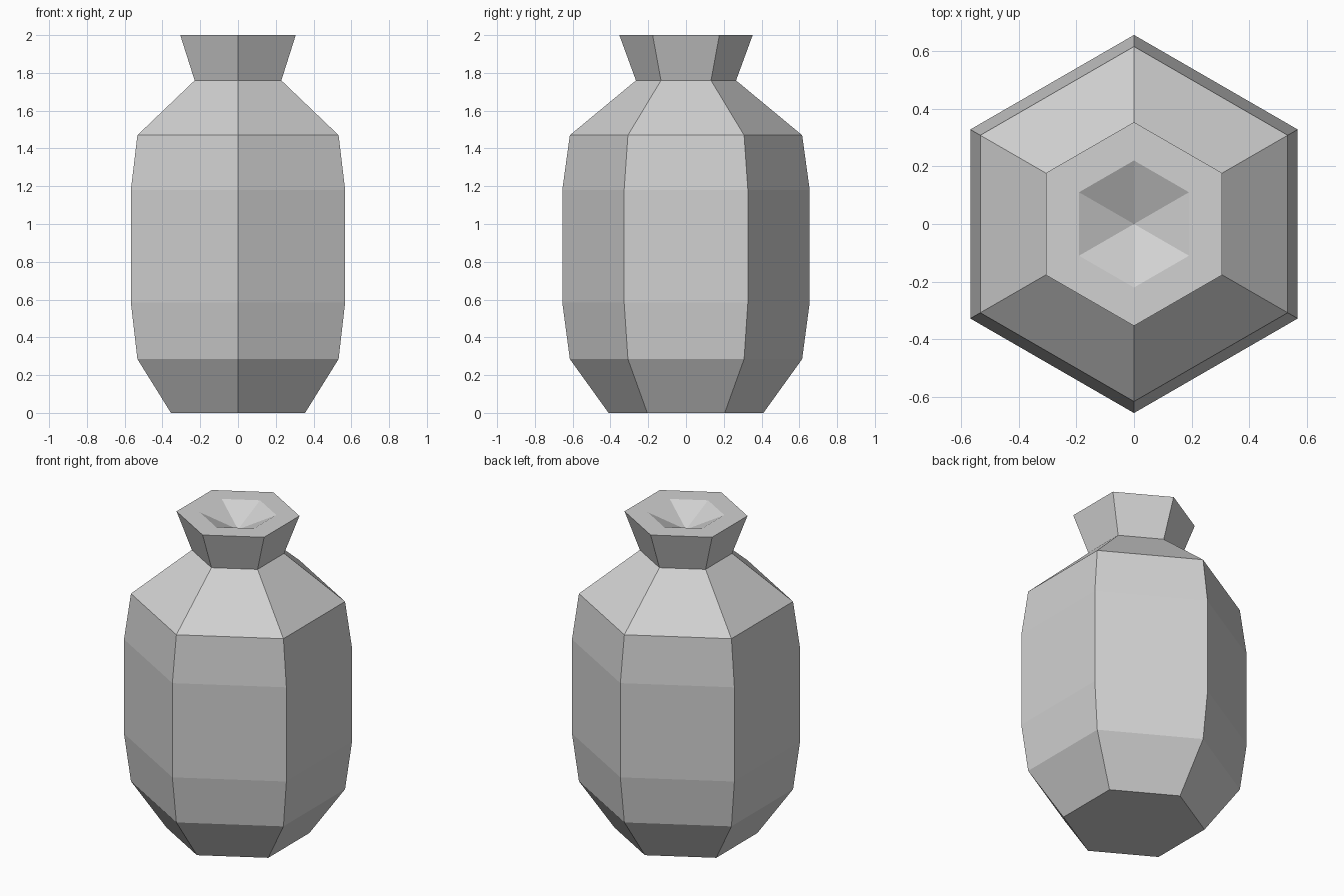
import bpy, bmesh
from math import sin, cos, pi

SIDES = 6

cube = bpy.data.objects.get("Cube")
if cube:
    bpy.data.objects.remove(cube, do_unlink=True)

# Plain grey clay
clay = bpy.data.materials.new("grey_clay")
clay.use_nodes = True
colour = (0.64, 0.64, 0.64, 1)
clay.diffuse_color = colour
clay.node_tree.nodes["Principled BSDF"].inputs["Base Color"].default_value = colour


def hex_lathe(name, profile):
    """Turn (radius, z) points into a six-sided form; zero radius makes a tip."""
    bm = bmesh.new()
    rings = []
    for r, z in profile:
        if r == 0:
            rings.append([bm.verts.new((0, 0, z))] * SIDES)
            continue
        angles = [2 * pi * i / SIDES + pi / 2 for i in range(SIDES)]
        rings.append([bm.verts.new((r * cos(a), r * sin(a), z)) for a in angles])
    for low, high in zip(rings, rings[1:]):
        for i in range(SIDES):
            j = (i + 1) % SIDES
            corners = dict.fromkeys((low[i], low[j], high[j], high[i]))
            bm.faces.new(list(corners))
    # A profile starting on a ring at the ground gets a flat base
    if profile[0][1] == 0:
        bm.faces.new(rings[0][::-1])
    mesh = bpy.data.meshes.new(name)
    bm.to_mesh(mesh)
    bm.free()
    mesh.materials.append(clay)
    obj = bpy.data.objects.new(name, mesh)
    bpy.context.collection.objects.link(obj)
    return obj


# Bulging body with tapered foot and sloping shoulder
hex_lathe("vase_body", [(0.41, 0), (0.615, 0.285), (0.655, 0.585),
                        (0.655, 1.18), (0.615, 1.47), (0.265, 1.76)])

# Flared neck, flat rim and shallow pointed mouth
hex_lathe("vase_neck", [(0.265, 1.76), (0.353, 2), (0.22, 2), (0, 1.9)])
